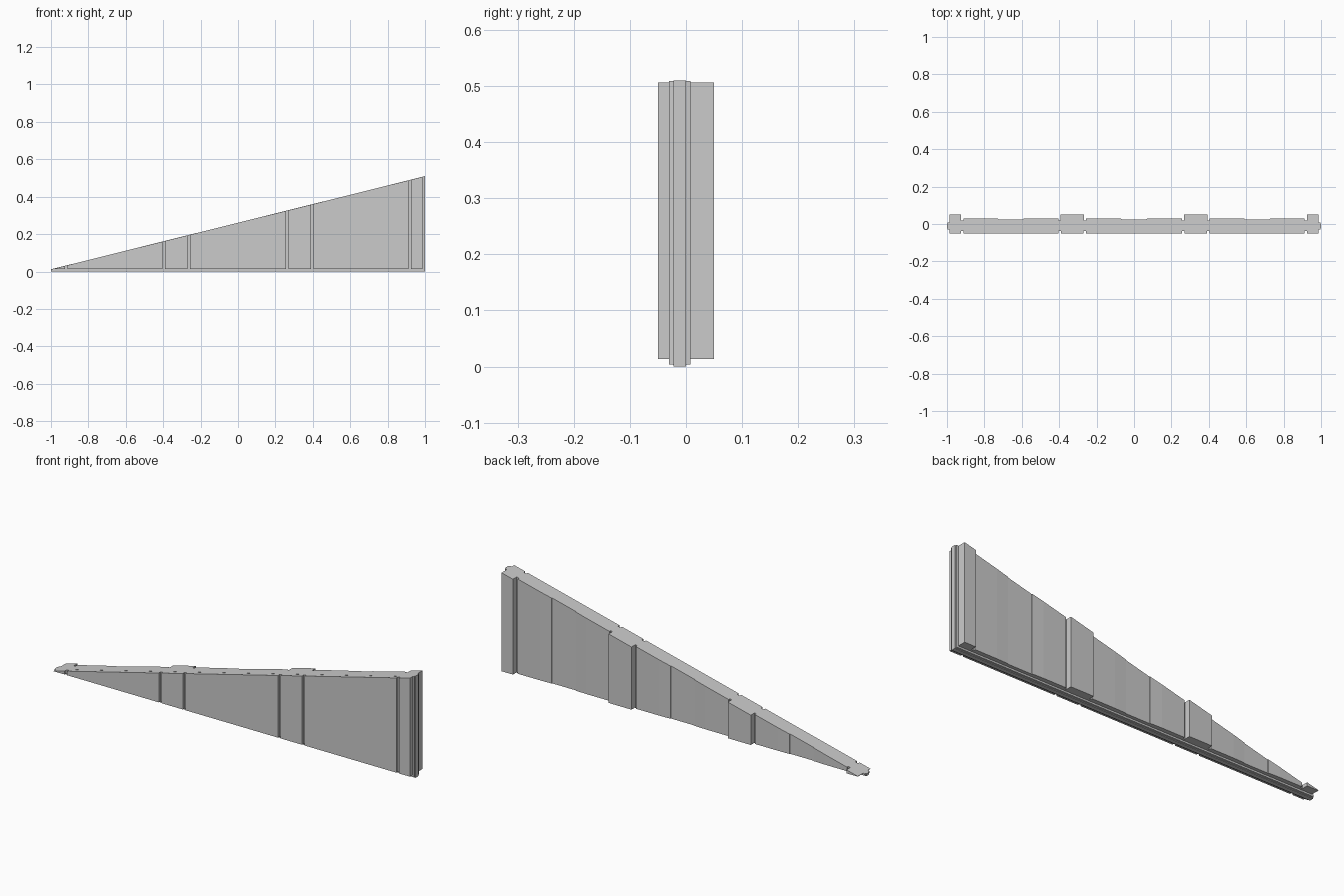
import bpy, bmesh

if "Cube" in bpy.data.objects:
    bpy.data.objects.remove(bpy.data.objects["Cube"])


def slope(x):
    return 0.2605 + 0.249 * x


def loft(name, rings):
    # Closed solid through rings with equal point counts
    bm = bmesh.new()
    vs = [[bm.verts.new(p) for p in r] for r in rings]
    n = len(vs[0])
    for a, b in zip(vs, vs[1:]):
        for i in range(n):
            j = (i + 1) % n
            bm.faces.new((a[i], a[j], b[j], b[i]))
    bm.faces.new(vs[0][::-1])
    bm.faces.new(vs[-1])
    bmesh.ops.recalc_face_normals(bm, faces=bm.faces)
    me = bpy.data.meshes.new(name)
    bm.to_mesh(me)
    bm.free()
    ob = bpy.data.objects.new(name, me)
    bpy.context.collection.objects.link(ob)
    return ob


FRONT, BACK, PANEL, DIP = -0.05, 0.05, 0.03, 0.025
END, W = 0.987, 0.014

# Plan outline, right half, front edge from centre to end: narrow grooves
front = []
for x in (0.257, 0.39, 0.912):
    front += [(x, FRONT), (x, FRONT + 0.012), (x + W, FRONT + 0.012), (x + W, FRONT)]
front.append((END, FRONT))

# Back edge from centre to end: shallow dished bays, grooves and pilasters
back = [(0.065, DIP), (0.067, 0.028), (0.13, PANEL), (0.257, PANEL), (0.257, 0.02), (0.267, 0.02),
        (0.267, BACK), (0.394, BACK), (0.394, 0.02), (0.404, 0.02), (0.404, PANEL),
        (0.53, PANEL), (0.592, 0.028), (0.594, DIP), (0.724, DIP), (0.726, 0.028), (0.79, PANEL),
        (0.912, PANEL), (0.912, 0.02), (0.924, 0.02), (0.924, BACK), (END, BACK)]

half = front + back[::-1]
plan = half + [(-x, y) for x, y in reversed(half)]

# Wall body: plan outline raised to the sloping top
loft("wedge_wall", [[(x, y, 0.013) for x, y in plan],
                    [(x, y, slope(x)) for x, y in plan]])

# Joint tongue: chamfered core projecting at the base and both ends
rings = []
for y, inset in ((-0.03, 0.013), (-0.03, 0.004), (-0.022, 0.003), (-0.022, 0.0),
                 (0.0, 0.0), (0.0, 0.003), (0.008, 0.004), (0.008, 0.013)):
    if inset == 0.013:
        continue
    l, r = -1 + inset, 1 - inset
    rings.append([(l, y, inset), (r, y, inset),
                  (r, y, slope(r) + 0.0003), (l, y, slope(l) + 0.0003)])
loft("joint_tongue", rings)
